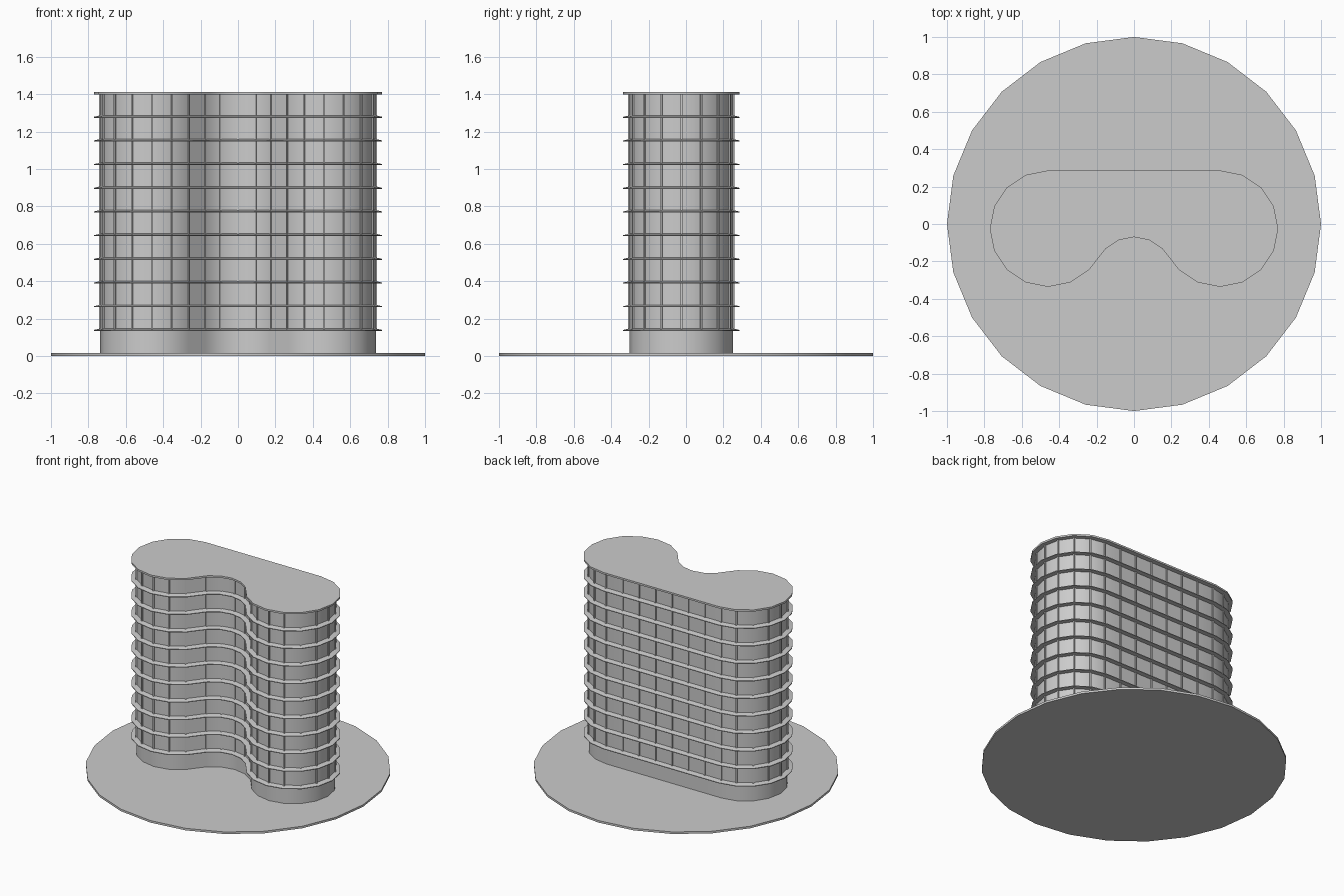
import bpy, bmesh
from math import sin, cos, radians
from mathutils import Vector

if "Cube" in bpy.data.objects:
    bpy.data.objects.remove(bpy.data.objects["Cube"])

BASE_TOP, FLOOR_0, STEP, ROOF = 0.015, 0.134, 0.1266, 1.398


def outline(d):
    """Plan of the tower, pushed outwards by d: two lobes, flat back, concave front."""
    r, cx, cy = 0.277 + d, 0.46, -0.025
    lobe = [(cx + r * cos(radians(-135 + 22.5 * i)),
             cy + r * sin(radians(-135 + 22.5 * i))) for i in range(11)]
    back = [(cx - 2 * cx * i / 7, cy + r) for i in range(1, 7)]
    left = [(-x, y) for x, y in reversed(lobe)]
    rc = 0.249 - d
    bay = [(rc * cos(radians(135 - 22.5 * i)),
            -0.285 + rc * sin(radians(135 - 22.5 * i))) for i in range(5)]
    return lobe + back + left + bay


def finish(name, bm, smooth=True):
    bmesh.ops.recalc_face_normals(bm, faces=bm.faces)
    me = bpy.data.meshes.new(name)
    bm.to_mesh(me)
    bm.free()
    if smooth:
        me.polygons.foreach_set("use_smooth", [True] * len(me.polygons))
        me.set_sharp_from_angle(angle=radians(32))
    ob = bpy.data.objects.new(name, me)
    bpy.context.collection.objects.link(ob)
    return ob


def loft(bm, rings):
    """Closed solid through a stack of (outline, z) rings."""
    vs = [[bm.verts.new((x, y, z)) for x, y in pts] for pts, z in rings]
    for a, b in zip(vs, vs[1:]):
        for i in range(len(a)):
            j = (i + 1) % len(a)
            bm.faces.new((a[i], a[j], b[j], b[i]))
    bm.faces.new(vs[0][::-1])
    bm.faces.new(vs[-1])


# round ground plate
bm = bmesh.new()
disc = [(cos(radians(15 * i)), sin(radians(15 * i))) for i in range(24)]
loft(bm, [(disc, 0), (disc, BASE_TOP)])
finish("ground_plate", bm)

# tower walls
wall = outline(0)
rim = outline(0.034)
bm = bmesh.new()
loft(bm, [(wall, BASE_TOP), (wall, ROOF)])
finish("tower_walls", bm)

# projecting floor ledges, thinning towards the rim
bm = bmesh.new()
for k in range(10):
    z = FLOOR_0 + STEP * k
    loft(bm, [(rim, z), (rim, z + 0.005), (wall, z + 0.013)])
finish("floor_ledges", bm)

# flat roof slab
bm = bmesh.new()
loft(bm, [(rim, ROOF), (rim, ROOF + 0.013)])
finish("roof_slab", bm)

# vertical window mullions at every outline point
bm = bmesh.new()
for a, b in zip(wall, rim):
    p = Vector(a)
    n = (Vector(b) - p).normalized()
    t = Vector((-n.y, n.x)) * 0.005
    o, i = p + n * 0.007, p - n * 0.01
    sq = [tuple(v) for v in (i - t, o - t, o + t, i + t)]
    loft(bm, [(sq, FLOOR_0), (sq, ROOF)])
finish("window_mullions", bm, smooth=False)
